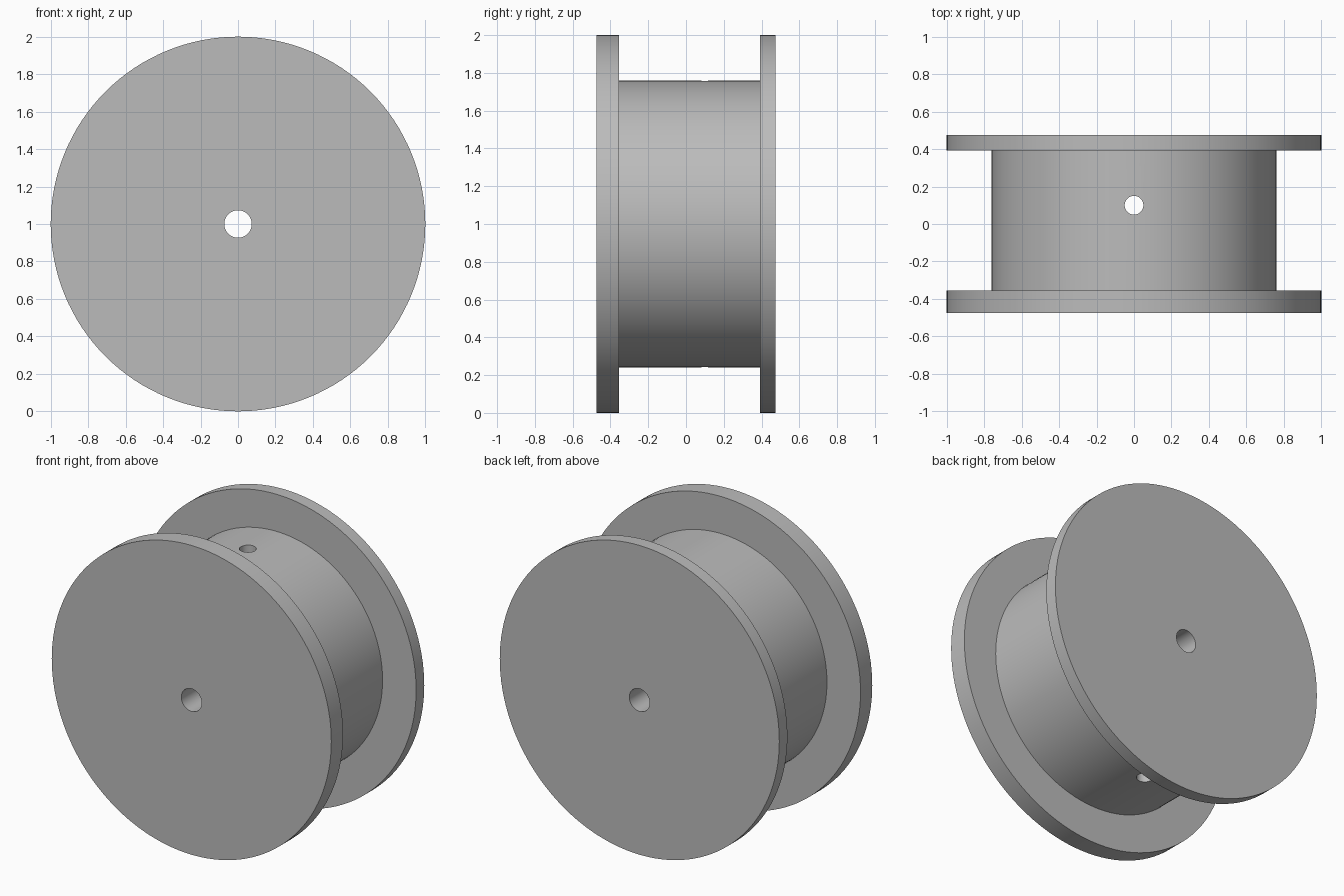
import bpy, bmesh, math
from mathutils import Matrix, Vector

if "Cube" in bpy.data.objects:
    bpy.data.objects.remove(bpy.data.objects["Cube"], do_unlink=True)

SEGMENTS = 128
CENTRE_Z = 1.0

grey = bpy.data.materials.new("plain grey")
grey.use_nodes = True
colour = (0.5, 0.5, 0.5, 1)
grey.diffuse_color = colour
grey.node_tree.nodes["Principled BSDF"].inputs["Base Color"].default_value = colour


def finish(name, bm):
    bmesh.ops.recalc_face_normals(bm, faces=bm.faces)
    mesh = bpy.data.meshes.new(name)
    bm.to_mesh(mesh)
    bm.free()
    mesh.materials.append(grey)
    obj = bpy.data.objects.new(name, mesh)
    bpy.context.collection.objects.link(obj)
    return obj


def lathe(name, profile):
    """Spin a closed (radius, y) profile around the axle."""
    bm = bmesh.new()
    verts = [bm.verts.new((r, y, CENTRE_Z)) for r, y in profile]
    edges = [bm.edges.new((v, verts[i - 1])) for i, v in enumerate(verts)]
    bmesh.ops.spin(bm, geom=verts + edges, cent=(0, 0, CENTRE_Z), axis=(0, 1, 0),
                   angle=math.tau, steps=SEGMENTS, use_merge=True)
    bmesh.ops.remove_doubles(bm, verts=bm.verts, dist=1e-5)
    return finish(name, bm)


# Spool: thick front flange, drum, thinner back flange and axle bore
RIM, DRUM, BORE = 1.0, 0.76, 0.073
FRONT, BACK = -0.475, 0.475
spool = lathe("spool", [
    (BORE, FRONT), (RIM, FRONT), (RIM, -0.355), (DRUM, -0.355),
    (DRUM, 0.392), (RIM, 0.392), (RIM, BACK), (BORE, BACK)])

# Cord hole drilled straight through the drum
bm = bmesh.new()
bmesh.ops.create_cone(bm, cap_ends=True, segments=48, radius1=0.05, radius2=0.05,
                      depth=1.8, matrix=Matrix.Translation((0, 0.1, CENTRE_Z)))
drill = finish("cord_hole_cutter", bm)
drill.hide_render = True
drill.hide_viewport = True

cut = spool.modifiers.new("cord_hole", "BOOLEAN")
cut.operation = "DIFFERENCE"
cut.solver = "EXACT"
cut.object = drill

# Apply the cut, then drop the cutter
bpy.context.view_layer.objects.active = spool
spool.select_set(True)
bpy.ops.object.modifier_apply(modifier=cut.name)
bpy.data.objects.remove(drill, do_unlink=True)

bpy.ops.object.shade_smooth_by_angle(angle=math.radians(30))
